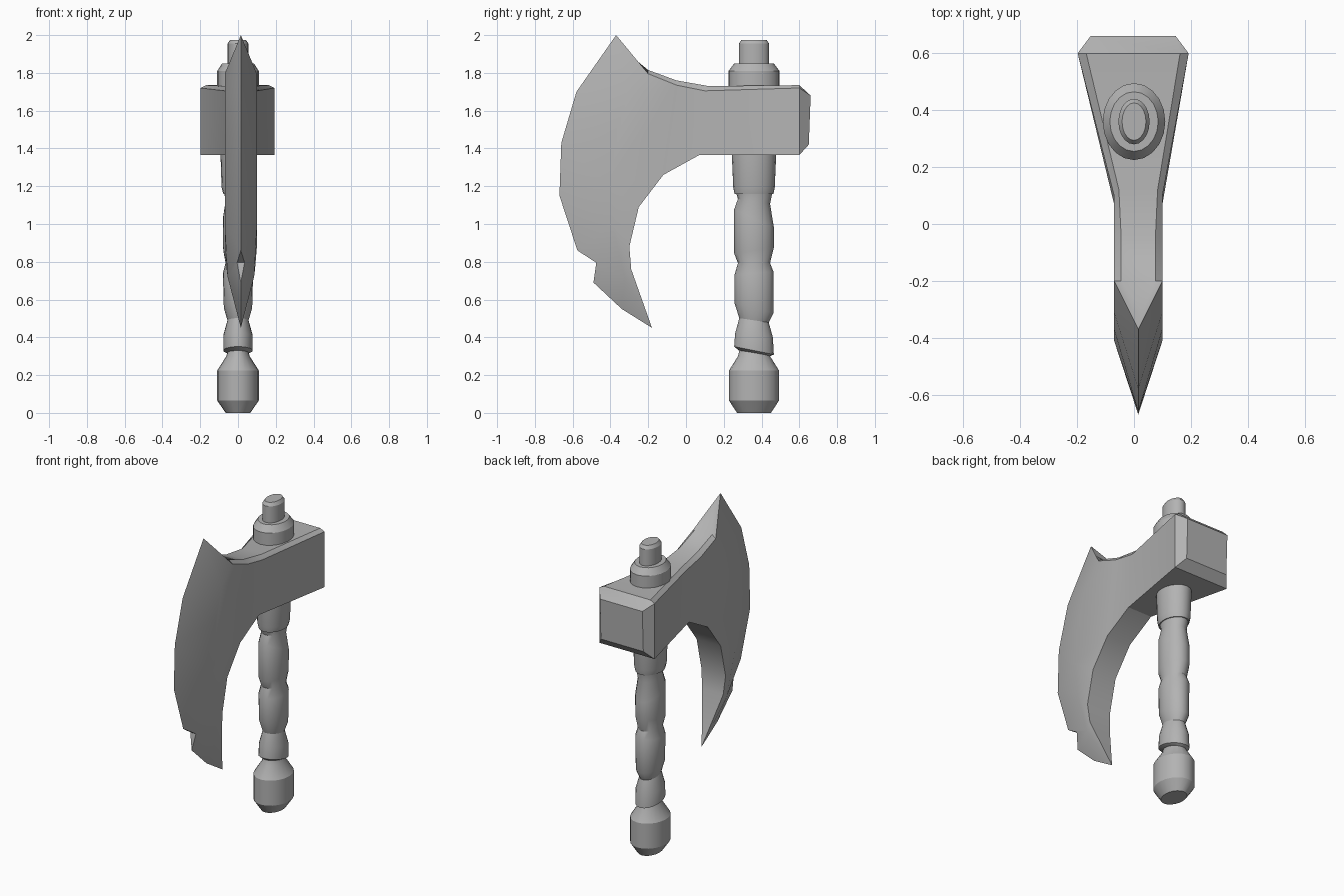
import bpy, bmesh, math

cube = bpy.data.objects.get("Cube")
if cube:
    bpy.data.objects.remove(cube)

steel = bpy.data.materials.new("plain_grey")
steel.use_nodes = True
GREY = (0.45, 0.45, 0.45, 1)
steel.diffuse_color = GREY
steel.node_tree.nodes["Principled BSDF"].inputs["Base Color"].default_value = GREY


def finish(bm, name, angle):
    bmesh.ops.remove_doubles(bm, verts=bm.verts, dist=0.0005)
    bmesh.ops.recalc_face_normals(bm, faces=bm.faces)
    mesh = bpy.data.meshes.new(name)
    bm.to_mesh(mesh)
    bm.free()
    mesh.materials.append(steel)
    obj = bpy.data.objects.new(name, mesh)
    bpy.context.collection.objects.link(obj)
    bpy.ops.object.select_all(action='DESELECT')
    obj.select_set(True)
    bpy.context.view_layer.objects.active = obj
    bpy.ops.object.shade_smooth_by_angle(angle=math.radians(angle))


def turned(name, rings, segments=20):
    """Oval turned part; each ring is (z, x radius, y radius, tilt)."""
    bm = bmesh.new()
    loops = []
    for z, rx, ry, tilt in rings:
        loop = []
        for i in range(segments):
            a = math.tau * i / segments
            y = ry * math.sin(a)
            loop.append(bm.verts.new((rx * math.cos(a), 0.36 + y, z + tilt * y)))
        loops.append(loop)
    for a, b in zip(loops, loops[1:]):
        for i in range(segments):
            j = (i + 1) % segments
            bm.faces.new((a[i], a[j], b[j], b[i]))
    bm.faces.new(loops[0])
    bm.faces.new(loops[-1])
    finish(bm, name, 30)


# Handle parts
turned("pommel", [(0, .065, .09, 0), (.065, .11, .132, 0),
                  (.225, .11, .132, 0), (.3, .062, .085, 0), (.34, .05, .075, 0)])
turned("grip", [(.315, .05, .08, -.2), (.33, .078, .105, -.2), (.41, .078, .1, -.1),
                (.49, .056, .078, -.15), (.555, .075, .103, -.25), (.74, .08, .103, .08),
                (.793, .066, .085, 0), (.86, .078, .105, .15), (1.03, .08, .105, -.45),
                (1.12, .066, .085, -.15), (1.18, .075, .1, 0)])
turned("lower_collar", [(1.16, .078, .103, 0), (1.195, .087, .11, 0), (1.38, .093, .118, 0)])
turned("upper_collar", [(1.7, .11, .135, 0), (1.81, .11, .135, 0), (1.85, .085, .105, 0)])
turned("top_stud", [(1.83, .055, .08, 0), (1.955, .055, .08, 0), (1.975, .042, .066, 0)])

# Axe head contours as (y, z, half thickness)
W = .085
edge = [(-.37, 2, 0), (-.58, 1.7, 0), (-.66, 1.43, 0), (-.67, 1.15, 0), (-.575, .86, 0),
        (-.475, .795, .02), (-.49, .69, 0), (-.34, .55, 0), (-.18, .45, 0)]
ridge = [(-.2, 1.795, W), (-.31, 1.68, W), (-.37, 1.5, W), (-.41, 1.2, W),
         (-.39, 1, W), (-.325, .72, .07)]
inner = [(-.29, .76, .075), (-.3, .88, W), (-.25, 1.09, W), (-.12, 1.26, W), (.07, 1.365, W)]
shoulder = [ridge[0], (-.05, 1.735, W), (.1, 1.705, W), (.6, 1.72, .195)]
top = [(-.31, 1.905, .015), (-.2, 1.815, .06), (-.05, 1.76, .06),
       (.12, 1.73, .068), (.6, 1.735, .165)]
rear_low = (.6, 1.365, .195)
back_top, back_low = (.66, 1.68, .15), (.65, 1.42, .15)
tip = edge[-1]

# Faces of one side
side = [(edge[i], ridge[i], ridge[i + 1], edge[i + 1]) for i in range(5)]
side += [(edge[i], ridge[5], edge[i + 1]) for i in range(5, 8)]
side += [(ridge[5], inner[0], tip), (ridge[4], inner[1], inner[0], ridge[5]),
         ridge[:5] + inner[1:] + [shoulder[2], shoulder[1]],
         (shoulder[2], inner[4], rear_low, shoulder[3]),
         (edge[0], ridge[0], top[1], top[0]),
         (shoulder[3], rear_low, back_low, back_top),
         (shoulder[3], top[4], back_top)]
side += [(shoulder[i], shoulder[i + 1], top[i + 2], top[i + 1]) for i in range(3)]

bm = bmesh.new()


def face(corners):
    """Corners are (y, z, signed x offset); repeated corners are dropped."""
    points = []
    for y, z, x in corners:
        p = (x + (.015 if y < .2 else -.003), y, z)
        if p not in points:
            points.append(p)
    if len(points) > 2:
        bm.faces.new([bm.verts.new(p) for p in points])


for polygon in side:
    for s in (1, -1):
        face([(y, z, s * h) for y, z, h in polygon])

# Faces spanning both sides: around the rim and in the edge notch
rim = [edge[0]] + top + [back_top, back_low, rear_low] + inner[::-1] + [tip]
for path in (rim, edge[4:7]):
    for (ya, za, ha), (yb, zb, hb) in zip(path, path[1:]):
        face([(ya, za, ha), (yb, zb, hb), (yb, zb, -hb), (ya, za, -ha)])
finish(bm, "axe_head", 25)
